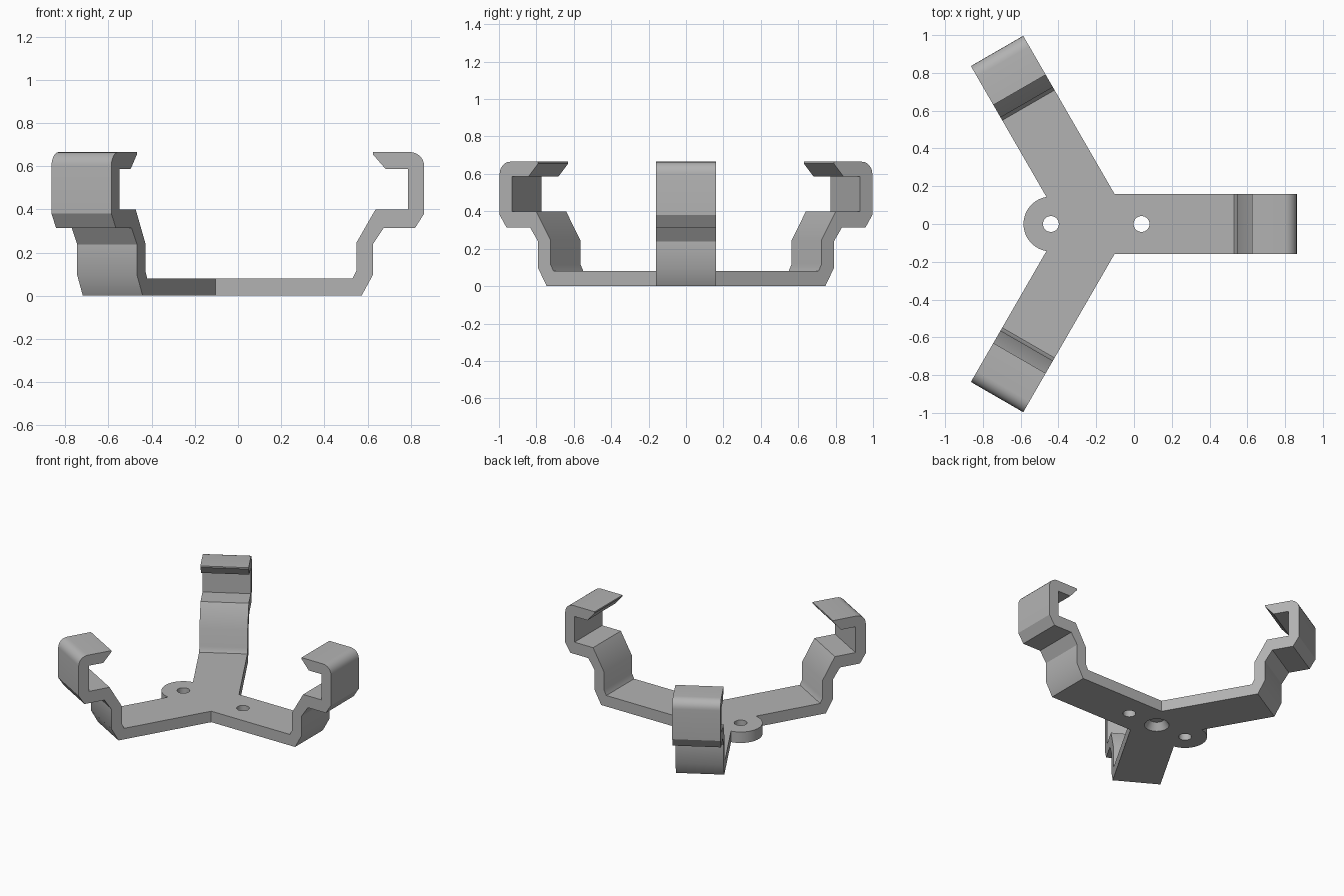
import bpy, bmesh
from math import sin, cos, pi, radians, sqrt
from mathutils import Matrix, Vector

old = bpy.data.objects.get("Cube")
if old:
    bpy.data.objects.remove(old, do_unlink=True)

HUB_X = -0.196      # centre where the three arms meet
HALF_W = 0.16       # half the arm width
THICK = 0.08        # base plate thickness

grey = bpy.data.materials.new("plain_grey")
grey.use_nodes = True
colour = (0.45, 0.45, 0.45, 1)
grey.diffuse_color = colour
grey.node_tree.nodes["Principled BSDF"].inputs["Base Color"].default_value = colour


def make_object(name, bm):
    mesh = bpy.data.meshes.new(name)
    bm.to_mesh(mesh)
    bm.free()
    mesh.materials.append(grey)
    obj = bpy.data.objects.new(name, mesh)
    bpy.context.collection.objects.link(obj)
    return obj


def cylinder(name, x, z0, z1, r0, r1, sides=48):
    bm = bmesh.new()
    bmesh.ops.create_cone(bm, cap_ends=True, segments=sides, radius1=r0, radius2=r1,
                          depth=z1 - z0, matrix=Matrix.Translation((x, 0, (z0 + z1) / 2)))
    return make_object(name, bm)


def boolean(target, tool, operation):
    mod = target.modifiers.new(tool.name, 'BOOLEAN')
    mod.operation = operation
    mod.solver = 'EXACT'
    mod.object = tool
    bpy.context.view_layer.objects.active = target
    bpy.ops.object.modifier_apply(modifier=mod.name)
    bpy.data.objects.remove(tool, do_unlink=True)


# Arm side profile (x, z), from the hub underside round the clip to the hub top
round_corner = [(0.797 + 0.065 * cos(a * pi / 12), 0.6 + 0.065 * sin(a * pi / 12))
                for a in range(7)]
profile = [(0.572, 0), (0.624, 0.095), (0.624, 0.238), (0.675, 0.314), (0.82, 0.314),
           (0.862, 0.38)] + round_corner + [
           (0.624, 0.665), (0.624, 0.655), (0.683, 0.587), (0.787, 0.587), (0.787, 0.4),
           (0.637, 0.4), (0.548, 0.245), (0.548, 0.116), (0.53, THICK)]

# Three clip arms, mitred together at the hub
bm = bmesh.new()
for turn in (0, 120, 240):
    rot = Matrix.Rotation(radians(turn), 3, 'Z')
    slices = []
    for y in (-HALF_W, 0, HALF_W):
        start = abs(y) / sqrt(3)
        points = [(start, 0)] + [(x - HUB_X, z) for x, z in profile] + [(start, THICK)]
        slices.append([bm.verts.new(rot @ Vector((x, y, z)) + Vector((HUB_X, 0, 0)))
                       for x, z in points])
    for a, b in zip(slices, slices[1:]):
        for i in range(len(a) - 1):
            bm.faces.new((a[i], a[i + 1], b[i + 1], b[i]))
    bm.faces.new(slices[0])
    bm.faces.new(slices[-1][::-1])
bmesh.ops.remove_doubles(bm, verts=bm.verts[:], dist=0.0005)
bmesh.ops.dissolve_limit(bm, angle_limit=radians(1), verts=bm.verts[:], edges=bm.edges[:])
bmesh.ops.recalc_face_normals(bm, faces=bm.faces[:])
bracket = make_object("three_arm_bracket", bm)

# Round mounting tab between the two rear arms
boolean(bracket, cylinder("mounting_tab", -0.44, 0, THICK, 0.145, 0.145, 64), 'UNION')

# Two through holes and the blind countersink under the hub
for x in (-0.44, 0.04):
    boolean(bracket, cylinder("screw_hole", x, -0.1, 0.2, 0.042, 0.042), 'DIFFERENCE')
boolean(bracket, cylinder("countersink", HUB_X, -0.01, 0.05, 0.088, 0.05), 'DIFFERENCE')

bpy.ops.object.select_all(action='DESELECT')
bracket.select_set(True)
bpy.context.view_layer.objects.active = bracket
bpy.ops.object.shade_smooth_by_angle(angle=radians(30))
